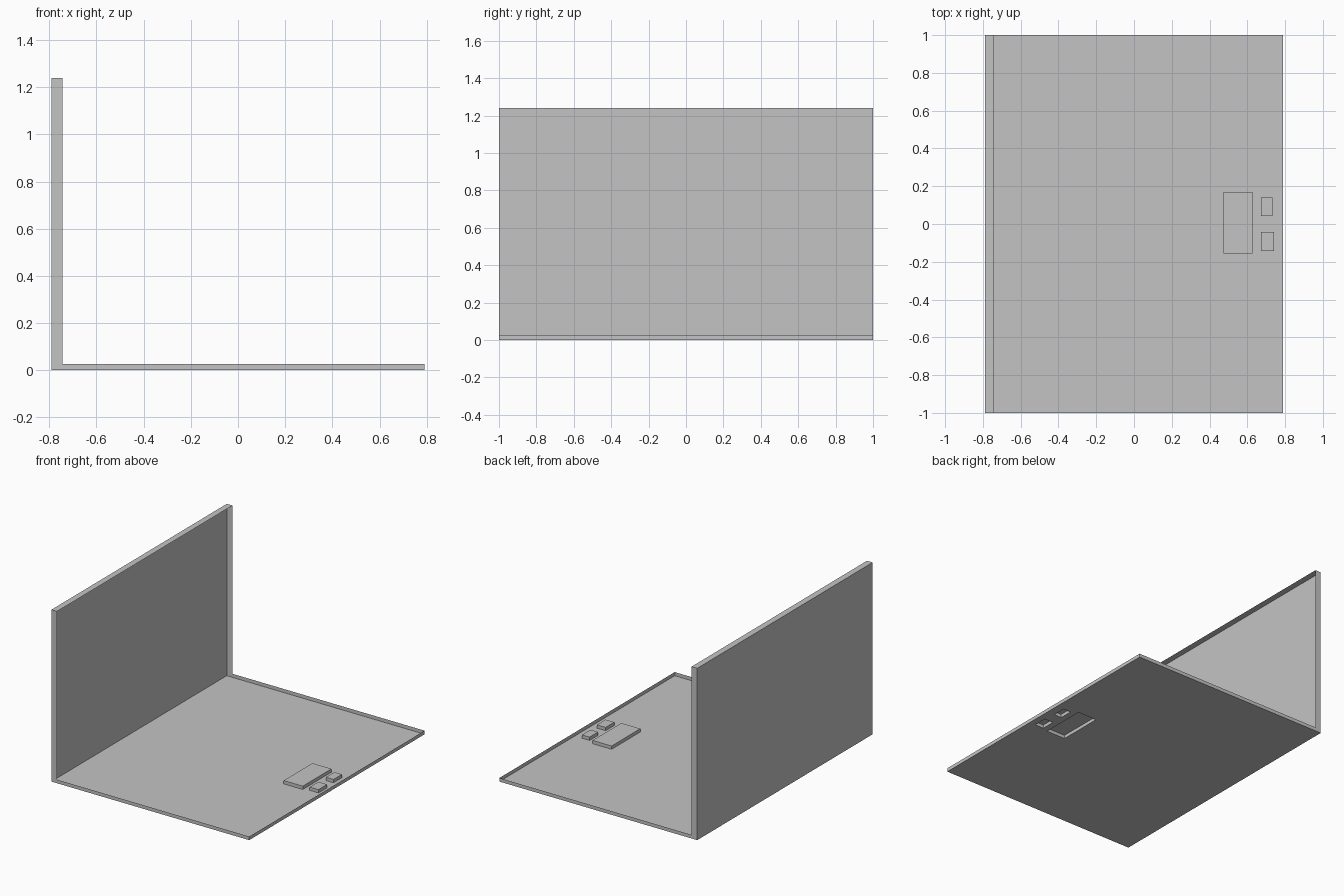
import bpy, bmesh
from mathutils import Vector

cube = bpy.data.objects.get("Cube")
if cube:
    bpy.data.objects.remove(cube, do_unlink=True)

grey = bpy.data.materials.new("plain_grey")
grey.use_nodes = True
COLOUR = (0.55, 0.55, 0.55, 1)
grey.diffuse_color = COLOUR
grey.node_tree.nodes["Principled BSDF"].inputs["Base Color"].default_value = COLOUR

X, Y, TOP = 0.79, 1.0, 1.24      # half width, half depth, wall height
WALL_X, RIM = -0.745, 0.026      # open side of the wall, rim height of the floor
PAD_H = 0.024

# name: x min, x max, y min, y max
PADS = {
    "large_pad": (0.475, 0.627, -0.157, 0.17),
    "small_pad_back": (0.672, 0.732, 0.043, 0.14),
    "small_pad_front": (0.672, 0.742, -0.142, -0.043),
}


def finish(bm, name):
    mesh = bpy.data.meshes.new(name)
    bm.to_mesh(mesh)
    bm.free()
    mesh.materials.append(grey)
    obj = bpy.data.objects.new(name, mesh)
    bpy.context.collection.objects.link(obj)
    return obj


def drop_faces(bm, test):
    faces = [f for f in bm.faces if test(f.calc_center_median(), f.normal)]
    bmesh.ops.delete(bm, geom=faces, context='FACES')


# L-shaped shell: floor and upright wall, open on the inner side
bm = bmesh.new()
profile = [(-X, 0), (X, 0), (X, RIM), (WALL_X, RIM), (WALL_X, TOP), (-X, TOP)]
end = bm.faces.new([bm.verts.new((x, -Y, z)) for x, z in profile])
ext = bmesh.ops.extrude_face_region(bm, geom=[end], use_keep_orig=True)
bmesh.ops.translate(bm, vec=(0, 2 * Y, 0),
                    verts=[v for v in ext["geom"] if isinstance(v, bmesh.types.BMVert)])
bmesh.ops.recalc_face_normals(bm, faces=bm.faces[:])
bm.normal_update()
drop_faces(bm, lambda c, n: (n.z > 0.9 and c.z < 0.1) or n.x > 0.9 and c.x < 0)

# Cut the floor along the pad edges and open it under each pad
for x0, x1, y0, y1 in PADS.values():
    for co, no in (((x0, 0, 0), (1, 0, 0)), ((x1, 0, 0), (1, 0, 0)),
                   ((0, y0, 0), (0, 1, 0)), ((0, y1, 0), (0, 1, 0))):
        floor = [f for f in bm.faces if f.normal.z < -0.9 and f.calc_center_median().z < 0.01]
        geom = set(floor)
        for f in floor:
            geom.update(f.edges)
            geom.update(f.verts)
        bmesh.ops.bisect_plane(bm, geom=list(geom), plane_co=co, plane_no=no)
        bm.normal_update()
for x0, x1, y0, y1 in PADS.values():
    drop_faces(bm, lambda c, n: n.z < -0.9 and c.z < 0.01 and x0 < c.x < x1 and y0 < c.y < y1)
finish(bm, "floor_and_wall_shell")

# Raised hollow pads, open underneath
for name, (x0, x1, y0, y1) in PADS.items():
    bm = bmesh.new()
    bmesh.ops.create_cube(bm, size=1)
    bmesh.ops.scale(bm, vec=(x1 - x0, y1 - y0, PAD_H), verts=bm.verts)
    bmesh.ops.translate(bm, vec=Vector(((x0 + x1) / 2, (y0 + y1) / 2, PAD_H / 2)), verts=bm.verts)
    bm.normal_update()
    drop_faces(bm, lambda c, n: n.z < -0.9)
    finish(bm, name)
